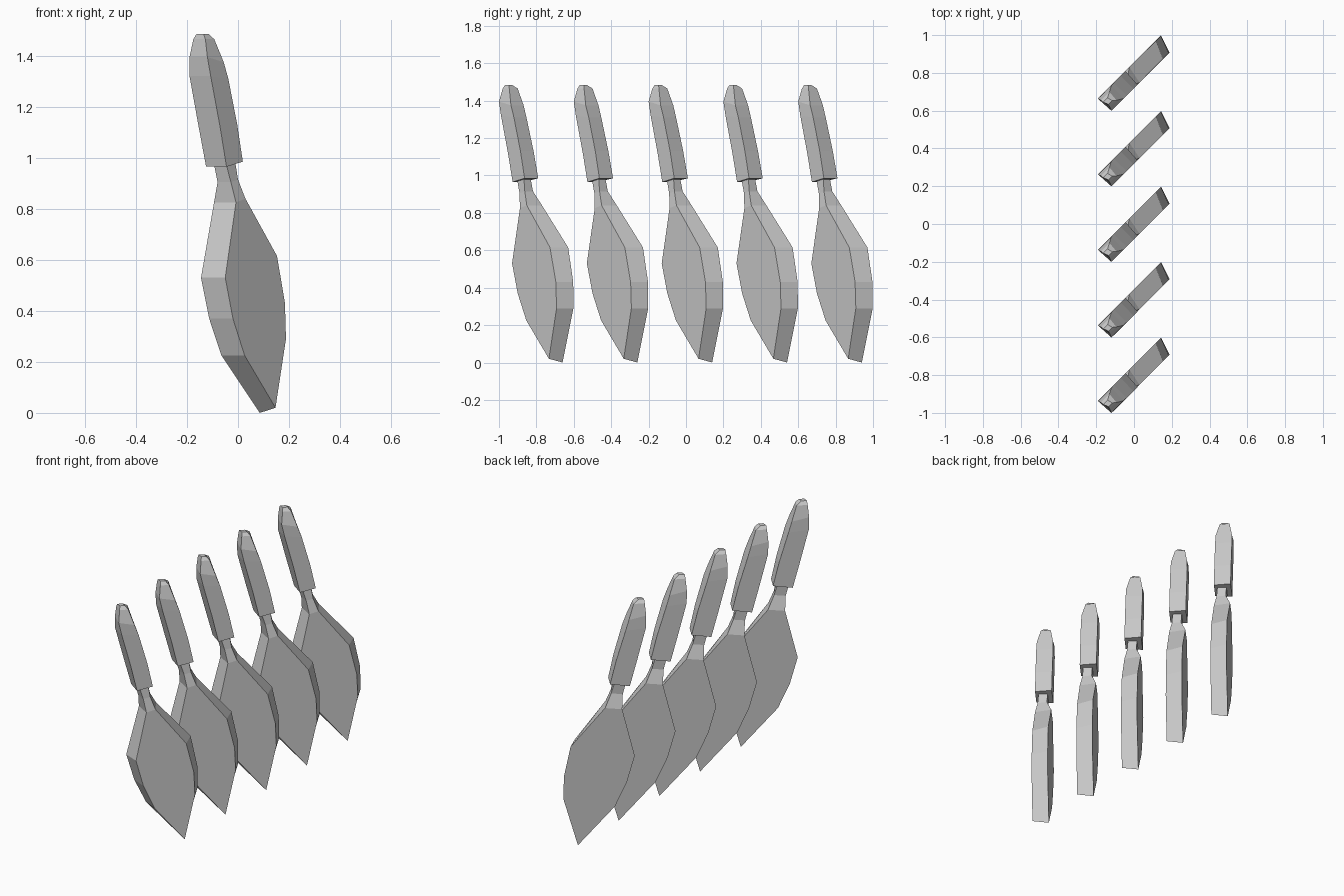
import bpy, bmesh

cube = bpy.data.objects.get("Cube")
if cube:
    bpy.data.objects.remove(cube, do_unlink=True)

grey = bpy.data.materials.new("light_grey")
grey.use_nodes = True
colour = (0.6, 0.6, 0.6, 1)
grey.diffuse_color = colour
grey.node_tree.nodes["Principled BSDF"].inputs["Base Color"].default_value = colour

# Each ring: left z, right z, then x of front-left, front-right,
# back-right, back-left, then the y - x offset of the front and back planes
BLADE = [
    (0.99, 0.99, -0.050, -0.012, -0.050, -0.097, -0.055, 0.018),
    (0.905, 0.915, -0.028, 0.000, -0.033, -0.080, -0.062, 0.015),
    (0.825, 0.84, -0.008, 0.029, -0.025, -0.094, -0.080, 0.055),
    (0.53, 0.615, -0.050, 0.153, 0.115, -0.145, -0.080, 0.055),
    (0.37, 0.43, -0.020, 0.184, 0.142, -0.113, -0.080, 0.055),
    (0.225, 0.29, 0.026, 0.188, 0.143, -0.065, -0.080, 0.055),
    (0.01, 0.01, 0.147, 0.147, 0.085, 0.085, -0.080, 0.055),
]
HANDLE = [
    (0.965, 0.985, -0.045, 0.019, -0.045, -0.125, -0.082, 0.055),
    (1.12, 1.13, -0.070, -0.003, -0.070, -0.154, -0.082, 0.055),
    (1.32, 1.31, -0.107, -0.038, -0.108, -0.190, -0.082, 0.055),
    (1.395, 1.375, -0.120, -0.056, -0.120, -0.190, -0.080, 0.052),
    (1.465, 1.465, -0.128, -0.093, -0.130, -0.175, -0.052, 0.030),
    (1.485, 1.485, -0.135, -0.115, -0.140, -0.163, -0.032, 0.008),
]


def loft(name, rings, tip_z=None):
    """Skin four-cornered rings lying between two slanted planes."""
    bm = bmesh.new()
    loops = []
    for zl, zr, fl, fr, br, bl, front, back in rings:
        corners = ((fl, front, zl), (fr, front, zr), (br, back, zr), (bl, back, zl))
        loops.append([bm.verts.new((x, x + d, z)) for x, d, z in corners])
    # the blade point is a single slanted edge, lower at the back
    if tip_z:
        for v, z in zip(loops[-1], tip_z):
            v.co.z = z
    for a, b in zip(loops, loops[1:]):
        for i in range(4):
            j = (i + 1) % 4
            bm.faces.new((a[i], a[j], b[j], b[i]))
    bm.faces.new(loops[0])
    if not tip_z:
        bm.faces.new(loops[-1])
    bmesh.ops.remove_doubles(bm, verts=bm.verts, dist=0.0005)
    bmesh.ops.recalc_face_normals(bm, faces=bm.faces)
    mesh = bpy.data.meshes.new(name)
    bm.to_mesh(mesh)
    bm.free()
    mesh.materials.append(grey)
    return mesh


blade = loft("blade", BLADE, (0.02, 0.02, 0.0, 0.0))
handle = loft("handle", HANDLE)

# Row of five identical knives
for i in range(5):
    for part, mesh in (("blade", blade), ("handle", handle)):
        ob = bpy.data.objects.new(f"{part}_{i + 1}", mesh)
        ob.location.y = -0.8 + 0.4 * i
        bpy.context.collection.objects.link(ob)
